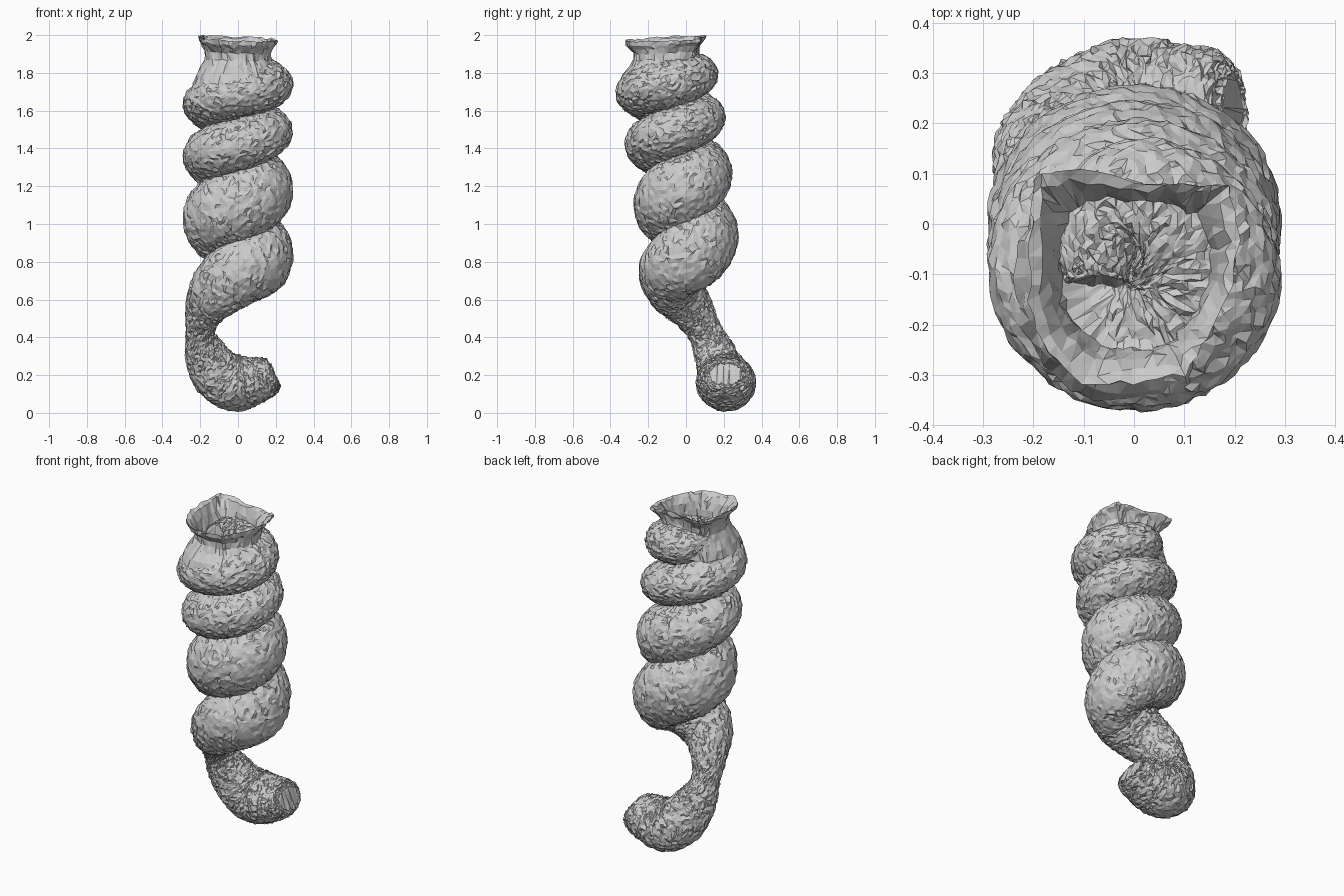
import bpy, bmesh, math, random
from mathutils import Vector

if "Cube" in bpy.data.objects:
    bpy.data.objects.remove(bpy.data.objects["Cube"])

random.seed(4)
UP = Vector((0, 0, 1))


def skin(name, rings, cap_start=True, cap_end=True, rough=0.006):
    """Bridge closed rings of points into a rough, flat-shaded surface."""
    bm = bmesh.new()
    loops = [[bm.verts.new(p) for p in ring] for ring in rings]
    n = len(loops[0])
    for a, b in zip(loops, loops[1:]):
        for i in range(n):
            j = (i + 1) % n
            bm.faces.new((a[i], a[j], b[j], b[i]))
    if cap_start:
        bm.faces.new(loops[0][::-1])
    if cap_end:
        bm.faces.new(loops[-1])
    for v in bm.verts:
        v.co += Vector([random.uniform(-rough, rough) for _ in range(3)])
        v.co.z = min(max(v.co.z, 0), 2)
    bmesh.ops.triangulate(bm, faces=bm.faces[:])
    bmesh.ops.recalc_face_normals(bm, faces=bm.faces[:])
    mesh = bpy.data.meshes.new(name)
    bm.to_mesh(mesh)
    bm.free()
    obj = bpy.data.objects.new(name, mesh)
    bpy.context.collection.objects.link(obj)
    return obj


def spline(keys, steps):
    """Catmull-Rom through tuples of any length."""
    out = []
    k = [keys[0]] + keys + [keys[-1]]
    for i in range(1, len(k) - 2):
        for s in range(steps):
            t = s / steps
            out.append([0.5 * (2 * b + (c - a) * t + (2 * a - 5 * b + 4 * c - d) * t * t
                               + (3 * b - a - 3 * c + d) * t ** 3)
                        for a, b, c, d in zip(*k[i - 1:i + 3])])
    out.append(list(keys[-1]))
    return out


# Swollen foot and thin stem: x, y, z, sideways radius, vertical radius
path = [(0.195, 0.21, 0.205, 0.09, 0.06), (0.17, 0.21, 0.195, 0.13, 0.10),
        (0.08, 0.21, 0.17, 0.15, 0.13), (-0.02, 0.21, 0.16, 0.155, 0.15),
        (-0.11, 0.19, 0.21, 0.13, 0.14), (-0.175, 0.15, 0.32, 0.10, 0.115),
        (-0.20, 0.10, 0.43, 0.075, 0.09), (-0.175, 0.03, 0.55, 0.10, 0.12),
        (-0.11, -0.05, 0.65, 0.14, 0.155)]

# Coil: height and half thickness at each quarter turn, starting at the front
quarters = [(0.74, 0.175), (0.83, 0.19), (0.94, 0.19), (1.03, 0.195),
            (1.10, 0.19), (1.18, 0.185), (1.27, 0.165), (1.36, 0.145),
            (1.42, 0.14), (1.49, 0.13), (1.565, 0.125), (1.635, 0.13),
            (1.695, 0.13), (1.74, 0.13), (1.795, 0.115), (1.84, 0.075)]
for i in range(2 * len(quarters) - 1):
    a, b = quarters[i // 2], quarters[(i + 1) // 2]
    z, rv = (a[0] + b[0]) / 2, (a[1] + b[1]) / 2
    ang = math.radians(270 + 45 * i)
    rise = max(0, (z - 0.85) / 0.9)
    cy = 0.015 - 0.115 * rise ** 1.3
    thin = max(0, (z - 1.74) / 0.1)
    shrink = 1 - 0.4 * max(0, (z - 1.795) / 0.045)
    path.append((0.125 * shrink * math.cos(ang),
                 cy + (0.098 + 0.018 * rise + 0.03 * thin) * math.sin(ang),
                 z, 0.165 * shrink - 0.04 * thin, rv))

samples = spline(path, 10)
rings = []
for i, (x, y, z, rs, rv) in enumerate(samples):
    p = Vector((x, y, z))
    ahead = samples[min(i + 1, len(samples) - 1)]
    behind = samples[max(i - 1, 0)]
    tangent = (Vector(ahead[:3]) - Vector(behind[:3])).normalized()
    side = tangent.cross(UP).normalized()
    top = side.cross(tangent)
    rings.append([p + side * rs * math.cos(a) + top * rv * math.sin(a)
                  for a in (math.tau * k / 52 for k in range(52))])
skin("coiled_body", rings)

# Flared, hollow neck with an uneven squared-off mouth
mouth = [(-0.20, 0.09), (-0.14, 0.11), (0.0, 0.085), (0.12, 0.08), (0.19, 0.08),
         (0.21, -0.03), (0.20, -0.12), (0.15, -0.22), (0.10, -0.30), (0.0, -0.315),
         (-0.10, -0.32), (-0.17, -0.26), (-0.21, -0.15), (-0.205, -0.03)]
outline = []
for i, a in enumerate(mouth):
    b = mouth[(i + 1) % len(mouth)]
    outline += [((a[0] * (4 - s) + b[0] * s) / 4, (a[1] * (4 - s) + b[1] * s) / 4) for s in range(4)]


def neck_ring(scale, z, tilt, pivot, rounding):
    """Mouth outline scaled about a pivot, partly rounded, and tilted."""
    ring = []
    for x, y in outline:
        d = Vector((x, y + 0.1))
        d = d.lerp(d.normalized() * 0.2, rounding)
        ring.append((d.x * scale, pivot + (d.y - 0.1 - pivot) * scale,
                     z + tilt * (-0.05 * x + 0.06 * (y + 0.1))))
    return ring


profile = [(1.17, 1.74, 0, 0.0, 0.8), (1.10, 1.79, 0, 0.0, 0.8), (0.97, 1.835, 0, -0.02, 0.8),
           (0.86, 1.87, 0.2, -0.1, 0.7), (0.85, 1.91, 0.5, -0.1, 0.5),
           (0.91, 1.94, 1, -0.1, 0.2), (0.98, 1.96, 1, -0.1, 0), (1.0, 1.98, 1, -0.1, 0),
           (0.90, 1.97, 1, -0.1, 0), (0.80, 1.93, 0.5, -0.1, 0.2), (0.75, 1.88, 0.2, -0.1, 0.5),
           (0.72, 1.83, 0, -0.1, 0.6), (0.5, 1.81, 0, -0.1, 0.6), (0.25, 1.80, 0, -0.1, 0.6),
           (0.03, 1.80, 0, -0.1, 0.6)]
skin("flared_neck", [neck_ring(*p) for p in profile], cap_start=False)
